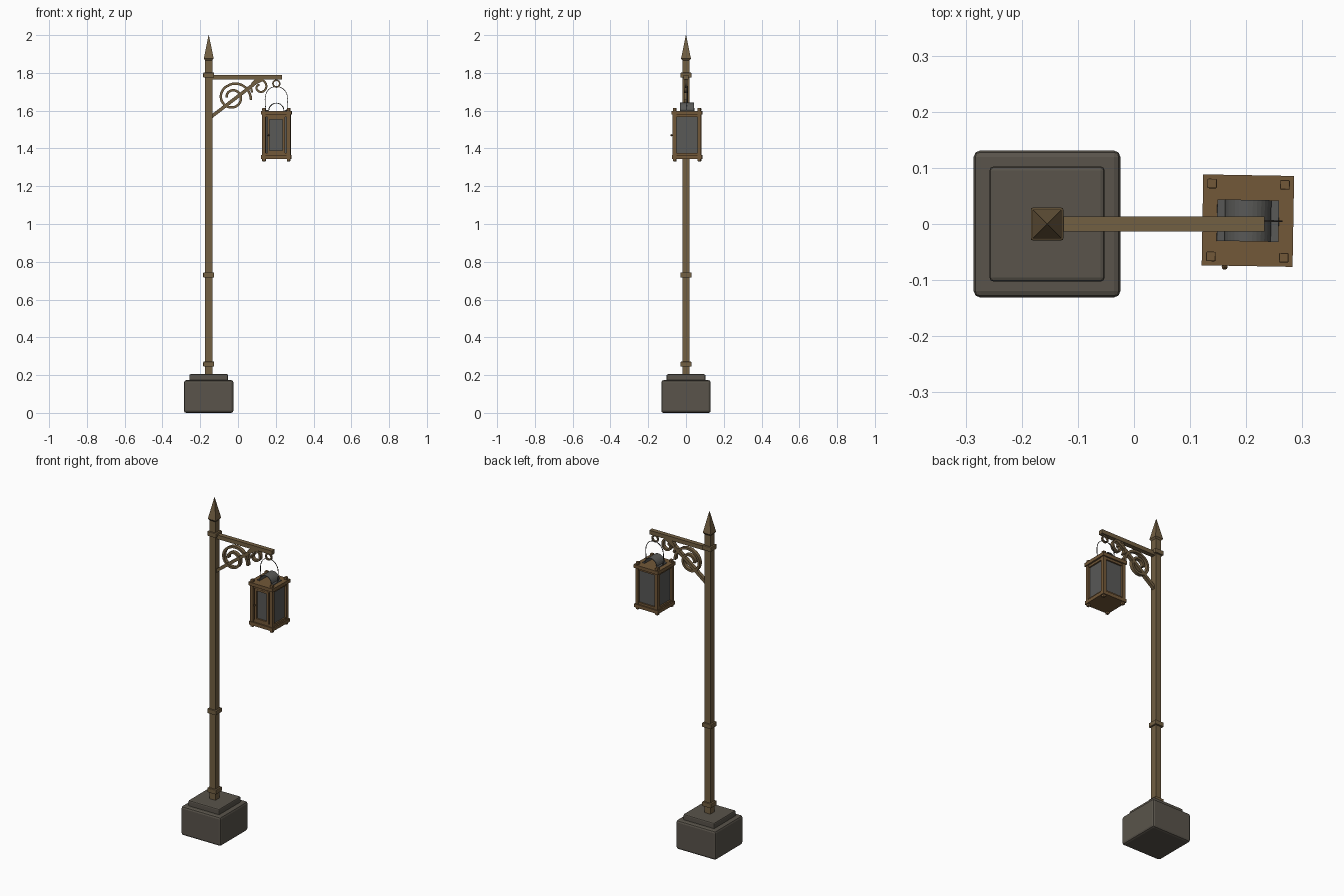
import bpy, bmesh, math
from mathutils import Vector, Matrix

cube = bpy.data.objects.get("Cube")
if cube:
    bpy.data.objects.remove(cube, do_unlink=True)


def material(name, rgb):
    m = bpy.data.materials.new(name)
    m.use_nodes = True
    m.diffuse_color = (*rgb, 1)
    m.node_tree.nodes["Principled BSDF"].inputs["Base Color"].default_value = (*rgb, 1)
    return m


STONE = material("grey_stone", (0.1, 0.088, 0.07))
WOOD = material("brown_post", (0.17, 0.115, 0.055))
BRONZE = material("lantern_bronze", (0.17, 0.098, 0.04))
GLASS = material("smoky_glass", (0.1, 0.1, 0.095))
IRON = material("dark_iron", (0.05, 0.045, 0.04))
LANTERN = Matrix.Translation((0.203, 0.006, 0)) @ Matrix.Rotation(math.radians(-1), 4, "Z")
POST_X = -0.155


def finish(name, bm, mat, matrix=None, bevel=0):
    mesh = bpy.data.meshes.new(name)
    bmesh.ops.recalc_face_normals(bm, faces=bm.faces)
    bm.to_mesh(mesh)
    bm.free()
    mesh.materials.append(mat)
    ob = bpy.data.objects.new(name, mesh)
    bpy.context.collection.objects.link(ob)
    if matrix:
        ob.matrix_world = matrix
    if bevel:
        mod = ob.modifiers.new("soft_edges", "BEVEL")
        mod.width, mod.segments = bevel, 2
    return ob


def box(name, centre, size, mat, matrix=None, bevel=0):
    bm = bmesh.new()
    bmesh.ops.create_cube(bm, size=1)
    bmesh.ops.scale(bm, vec=size, verts=bm.verts)
    bmesh.ops.translate(bm, vec=centre, verts=bm.verts)
    return finish(name, bm, mat, matrix, bevel)


def ribbon(name, path, thick, depth, mat, matrix=None, closed=False):
    """Sweep a rectangle along a path of (x, z) points."""
    bm = bmesh.new()
    pts = [Vector((x, 0, z)) for x, z in path]
    n, rings = len(pts), []
    for i, p in enumerate(pts):
        a = pts[(i - 1) % n] if closed else pts[max(i - 1, 0)]
        b = pts[(i + 1) % n] if closed else pts[min(i + 1, n - 1)]
        side = (b - a).normalized().cross(Vector((0, 1, 0))) * thick / 2
        y = Vector((0, depth / 2, 0))
        rings.append([bm.verts.new(p + v) for v in (side + y, side - y, -side - y, y - side)])
    for i in range(n if closed else n - 1):
        r, s = rings[i], rings[(i + 1) % n]
        for k in range(4):
            bm.faces.new((r[k], r[(k + 1) % 4], s[(k + 1) % 4], s[k]))
    if not closed:
        bm.faces.new(rings[0])
        bm.faces.new(rings[-1])
    return finish(name, bm, mat, matrix)


def arc(cx, cz, r0, r1, start, end, steps):
    """Points of an arc, or of a spiral when the radii differ."""
    out = []
    for i in range(steps + 1):
        t = i / steps
        a, r = math.radians(start + (end - start) * t), r0 + (r1 - r0) * t
        out.append((cx + r * math.cos(a), cz + r * math.sin(a)))
    return out


def square_profile(name, x, profile, mat):
    """Stack of square sections given as (half width, z)."""
    bm = bmesh.new()
    prev = None
    for h, z in profile:
        ring = [bm.verts.new((x + sx * h, sy * h, z)) for sx, sy in ((-1, -1), (1, -1), (1, 1), (-1, 1))]
        if prev:
            for k in range(4):
                bm.faces.new((prev[k], prev[(k + 1) % 4], ring[(k + 1) % 4], ring[k]))
        else:
            bm.faces.new(ring)
        prev = ring
    bm.faces.new(prev)
    return finish(name, bm, mat)


# Stone base
box("stone_base", (POST_X, 0, 0.0865), (0.262, 0.262, 0.173), STONE, bevel=0.012)
box("stone_step", (POST_X, 0, 0.185), (0.205, 0.205, 0.04), STONE, bevel=0.007)

# Post, collars and spire
box("post", (POST_X, 0, 1.04), (0.038, 0.038, 1.68), WOOD)
for name, z in (("lower_collar", 0.258), ("middle_collar", 0.73), ("upper_collar", 1.788)):
    box(name, (POST_X, 0, z), (0.058, 0.058, 0.026), WOOD, bevel=0.003)
square_profile("spire", POST_X, [(0.018, 1.865), (0.026, 1.876), (0.001, 2.0)], WOOD)

# Arm, brace and scrolls
box("arm", (0.048, 0, 1.777), (0.37, 0.027, 0.024), WOOD)
ribbon("brace", [(-0.145, 1.565), (0.09, 1.745), (0.13, 1.767)], 0.018, 0.02, WOOD)
ribbon("large_scroll", arc(-0.03, 1.67, 0.1, 0.066, -8, 110, 14) +
       arc(-0.03, 1.67, 0.066, 0.03, 118, 540, 36), 0.013, 0.022, WOOD)
ribbon("small_scroll", arc(0.117, 1.725, 0.05, 0.012, 215, -260, 36), 0.011, 0.022, WOOD)
ribbon("hanging_ring", arc(0.203, 1.743, 0.018, 0.018, 0, 345, 23), 0.008, 0.01, WOOD, closed=True)

# Lantern body
box("lantern_floor", (0, 0, 1.354), (0.158, 0.158, 0.02), BRONZE, LANTERN)
box("lantern_roof", (0, 0, 1.589), (0.162, 0.162, 0.02), BRONZE, LANTERN)
for sx in (-1, 1):
    for sy in (-1, 1):
        tag = ("left" if sx > 0 else "right") + ("_back" if sy > 0 else "_front")
        box("corner_post_" + tag, (sx * 0.065, sy * 0.065, 1.47), (0.02, 0.02, 0.23), BRONZE, LANTERN)
        for part, z in (("foot_", 1.34), ("finial_", 1.606)):
            box(part + tag, (sx * 0.065, sy * 0.065, z), (0.017, 0.017, 0.016), BRONZE, LANTERN, 0.002)

# Glass panes and rails on each side
for i, side in enumerate(("front", "left", "back", "right")):
    turn = LANTERN @ Matrix.Rotation(i * math.pi / 2, 4, "Z")
    box("glass_" + side, (0, -0.06, 1.47), (0.116, 0.005, 0.22), GLASS, turn)
    for name, z in (("lower_rail_", 1.369), ("upper_rail_", 1.573)):
        box(name + side, (0, -0.064, z), (0.116, 0.014, 0.014), BRONZE, turn)

# Door frame with knob on the front
for name, x in (("door_stile_right", -0.04), ("door_stile_left", 0.04)):
    box(name, (x, -0.065, 1.47), (0.012, 0.014, 0.196), BRONZE, LANTERN)
for name, z in (("door_rail_lower", 1.382), ("door_rail_upper", 1.56)):
    box(name, (0, -0.065, z), (0.08, 0.014, 0.012), BRONZE, LANTERN)
box("door_knob_stem", (-0.04, -0.075, 1.47), (0.004, 0.012, 0.004), BRONZE, LANTERN)
bm = bmesh.new()
bmesh.ops.create_icosphere(bm, subdivisions=1, radius=0.006)
bmesh.ops.translate(bm, vec=(-0.04, -0.083, 1.47), verts=bm.verts)
finish("door_knob", bm, BRONZE, LANTERN)

# Smoke hood and wire handle on the roof
hood = arc(0, 1.6, 0.04, 0.04, 0, 180, 16)
ribbon("smoke_hood", [(0.055, 1.601)] + hood + [(-0.055, 1.601)], 0.004, 0.074, GLASS, LANTERN)
handle = [(0.056, 1.6), (0.06, 1.66)] + arc(0, 1.67, 0.058, 0.058, 5, 175, 18) + [(-0.06, 1.66), (-0.056, 1.6)]
ribbon("wire_handle", handle, 0.003, 0.003, IRON, LANTERN)
